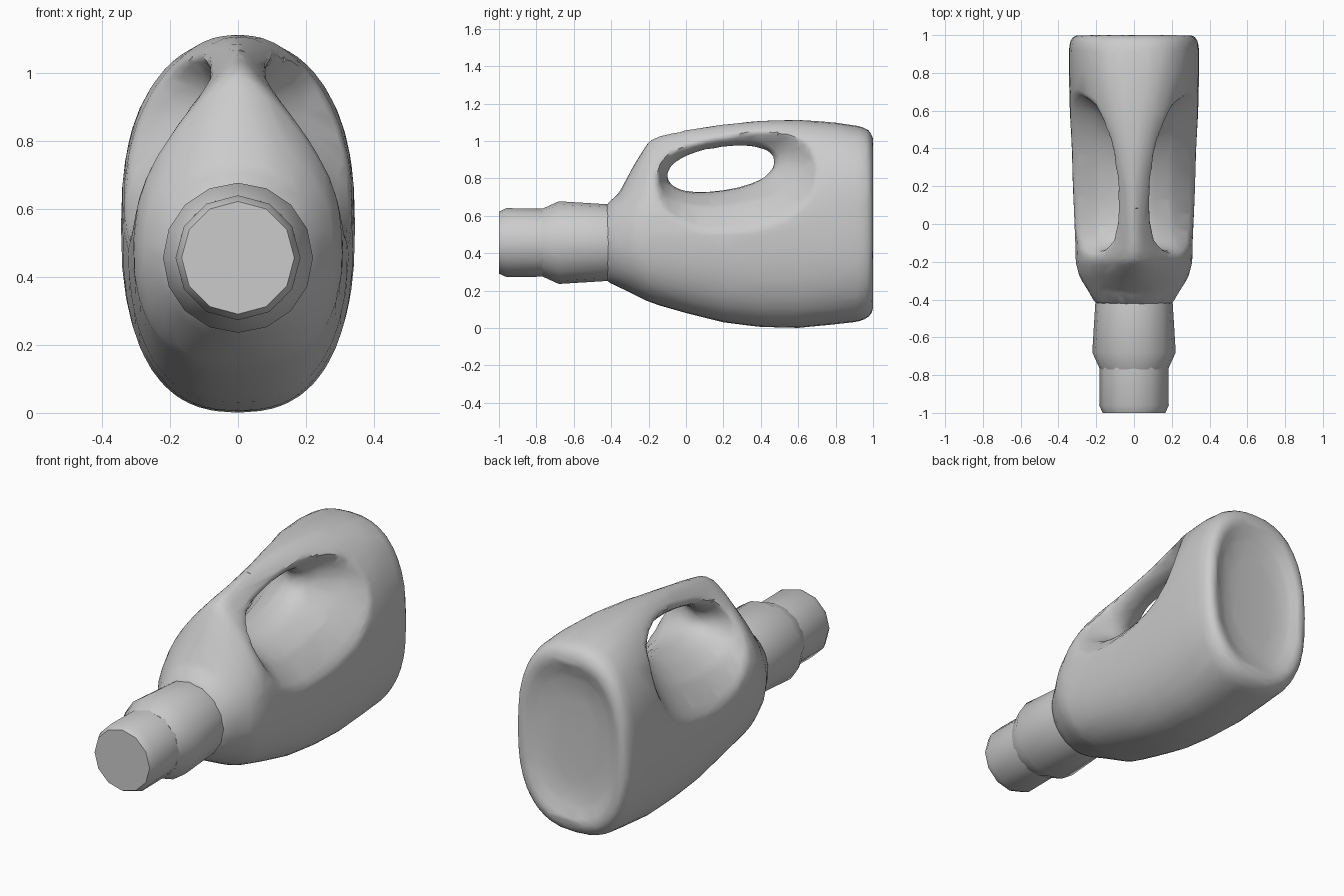
import bpy, bmesh
from math import sin, cos, tau

default_cube = bpy.data.objects.get("Cube")
if default_cube:
    bpy.data.objects.remove(default_cube, do_unlink=True)

grey = bpy.data.materials.new("plain grey")
grey.use_nodes = True
colour = (0.6, 0.6, 0.6, 1)
grey.diffuse_color = colour
grey.node_tree.nodes["Principled BSDF"].inputs["Base Color"].default_value = colour


def loft(name, rings):
    """Skin a list of equal-length rings and cap both ends."""
    bm = bmesh.new()
    loops = [[bm.verts.new(point) for point in ring] for ring in rings]
    for first, second in zip(loops, loops[1:]):
        for i in range(len(first)):
            j = (i + 1) % len(first)
            bm.faces.new((first[i], first[j], second[j], second[i]))
    bm.faces.new(loops[0])
    bm.faces.new(loops[-1])
    bmesh.ops.recalc_face_normals(bm, faces=bm.faces)
    mesh = bpy.data.meshes.new(name)
    bm.to_mesh(mesh)
    bm.free()
    mesh.materials.append(grey)
    obj = bpy.data.objects.new(name, mesh)
    bpy.context.collection.objects.link(obj)
    return obj


def full_oval(i, count, power):
    """Point on a unit oval that is squarer than a circle."""
    return [abs(v) ** power * (1 if v > 0 else -1)
            for v in (cos(tau * i / count), sin(tau * i / count))]


def body_ring(y, bottom, top, middle, half_width, pinch, power=0.8, count=40):
    """Egg section whose upper half narrows into a ridge by the pinch amount."""
    ring = []
    for i in range(count):
        c, s = full_oval(i, count, power)
        narrowing = 1 - pinch * s * s if s > 0 else 1
        height = top - middle if s > 0 else middle - bottom
        ring.append((half_width * c * narrowing, y, middle + height * s))
    return ring


def side_ring(x, front, back, low, high, tilt=0.13, count=28):
    """Oval section of the finger opening, rising towards the back."""
    ring = []
    for i in range(count):
        c, s = full_oval(i, count, 0.9)
        across = (back - front) / 2 * c
        ring.append((x, (front + back) / 2 + across,
                     (low + high) / 2 + (high - low) / 2 * s + tilt * across))
    return ring


# Body: y, bottom, top, widest height, half width, pinch; ends in a hollow base
body = loft("body", [body_ring(*section) for section in (
    (-0.43, 0.25, 0.66, 0.46, 0.2, 0, 1),
    (-0.36, 0.22, 0.72, 0.47, 0.24, 0.1, 0.95),
    (-0.28, 0.18, 0.87, 0.48, 0.29, 0.4, 0.9),
    (-0.2, 0.14, 1, 0.5, 0.31, 0.62),
    (-0.14, 0.12, 1.03, 0.5, 0.31, 0.7),
    (0, 0.08, 1.06, 0.51, 0.315, 0.76),
    (0.2, 0.03, 1.09, 0.52, 0.325, 0.68),
    (0.4, 0.005, 1.11, 0.53, 0.33, 0.45),
    (0.6, 0, 1.115, 0.54, 0.34, 0.22),
    (0.8, 0.02, 1.1, 0.55, 0.345, 0.06),
    (0.93, 0.035, 1.08, 0.55, 0.345, 0),
    (0.98, 0.06, 1.06, 0.55, 0.335, 0),
    (1.005, 0.1, 1.01, 0.55, 0.305, 0),
    (1, 0.13, 0.98, 0.55, 0.28, 0),
    (0.97, 0.2, 0.91, 0.55, 0.23, 0),
    (0.955, 0.3, 0.8, 0.55, 0.15, 0))])

# Finger opening: narrow in the middle, flaring out to both sides
half = [(0, -0.1, 0.47, 0.735, 0.965), (0.06, -0.11, 0.49, 0.73, 0.985),
        (0.1, -0.13, 0.54, 0.715, 1.03), (0.2, -0.15, 0.64, 0.66, 1.09),
        (0.3, -0.17, 0.7, 0.55, 1.12), (0.4, -0.18, 0.74, 0.4, 1.14)]
mirrored = [(-x, *rest) for x, *rest in reversed(half[1:])]
opening = loft("finger_opening_cutter", [side_ring(*section) for section in mirrored + half])
opening.hide_render = True

cut = body.modifiers.new("cut opening", "BOOLEAN")
cut.operation = "DIFFERENCE"
cut.solver = "EXACT"
cut.object = opening
soften = body.modifiers.new("even mesh", "REMESH")
soften.mode = "VOXEL"
soften.voxel_size = 0.016
soften.use_smooth_shade = True
relax = body.modifiers.new("round rims", "SMOOTH")
relax.factor = 0.5
relax.iterations = 10
facets = body.modifiers.new("broad facets", "DECIMATE")
facets.ratio = 0.06
bpy.context.view_layer.objects.active = body
for modifier in [m.name for m in body.modifiers]:
    bpy.ops.object.modifier_apply(modifier=modifier)
bpy.data.objects.remove(opening, do_unlink=True)


# Neck collar and cap, with few sides
def turned(name, profile, sides):
    return loft(name, [[(r * cos(tau * i / sides), y, 0.457 + r * sin(tau * i / sides))
                        for i in range(sides)] for y, r in profile])


collar = turned("neck_collar", [(-0.38, 0.2), (-0.42, 0.205), (-0.68, 0.221), (-0.77, 0.18)], 16)
cap = turned("neck_cap", [(-0.74, 0.182), (-0.96, 0.184), (-1, 0.166)], 12)

for part in (body, collar, cap):
    bpy.ops.object.select_all(action="DESELECT")
    part.select_set(True)
    bpy.context.view_layer.objects.active = part
    bpy.ops.object.shade_smooth_by_angle(angle=0.6)
